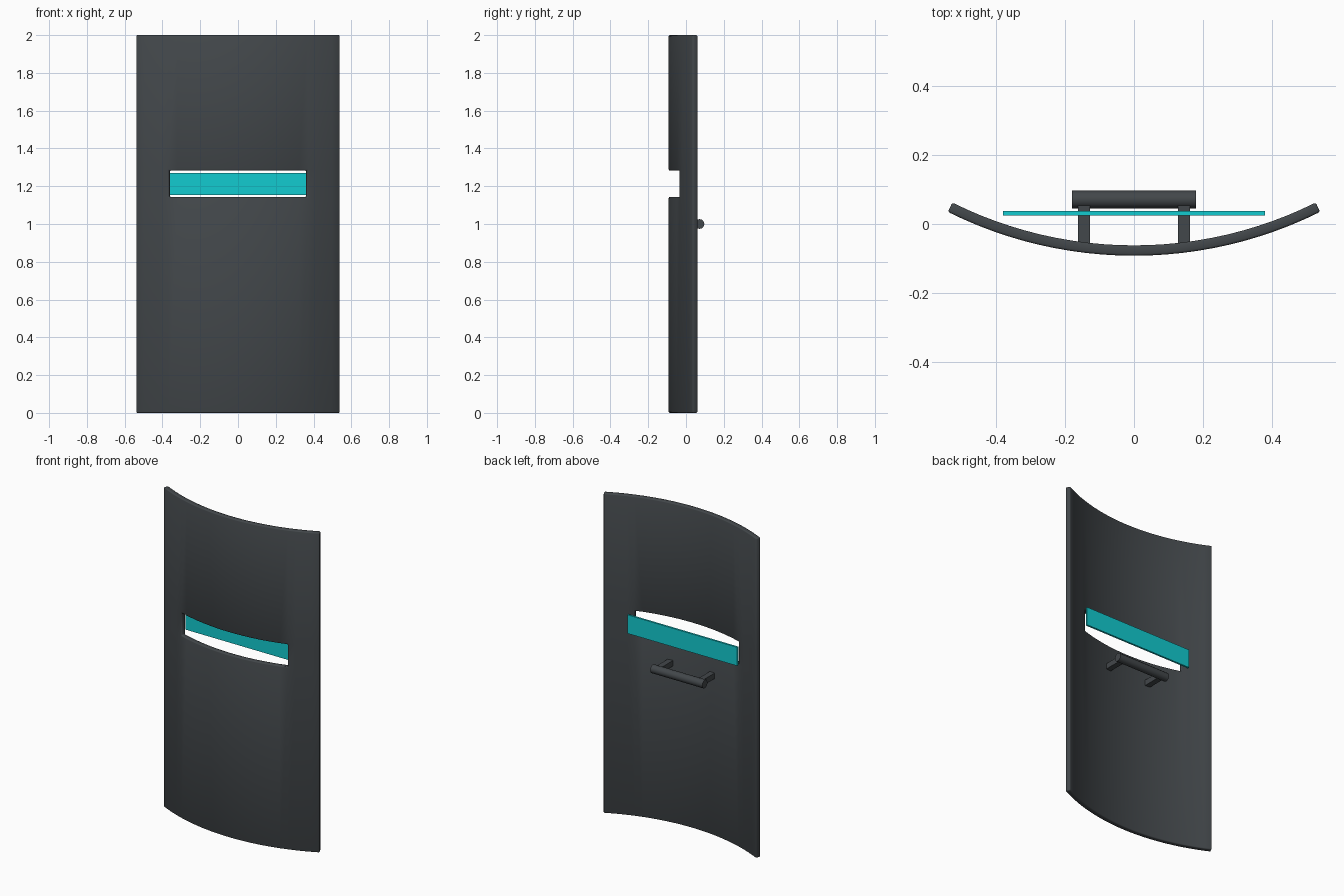
import bpy, bmesh
from math import sin, cos, radians, pi
from mathutils import Matrix

if "Cube" in bpy.data.objects:
    bpy.data.objects.remove(bpy.data.objects["Cube"], do_unlink=True)


def make_material(name, color):
    mat = bpy.data.materials.new(name)
    mat.use_nodes = True
    mat.diffuse_color = color
    mat.node_tree.nodes["Principled BSDF"].inputs["Base Color"].default_value = color
    return mat


dark = make_material("dark grey metal", (0.055, 0.063, 0.069, 1))
cyan = make_material("cyan visor", (0.006, 0.60, 0.63, 1))


def add_object(name, bm, mat):
    mesh = bpy.data.meshes.new(name)
    bm.to_mesh(mesh)
    bm.free()
    mesh.materials.append(mat)
    obj = bpy.data.objects.new(name, mesh)
    bpy.context.collection.objects.link(obj)
    return obj


def add_box(name, center, size, mat):
    bm = bmesh.new()
    bmesh.ops.create_cube(bm, size=1, matrix=Matrix.Translation(center) @ Matrix.Diagonal((*size, 1)))
    return add_object(name, bm, mat)


def smooth(obj, angle):
    bpy.ops.object.select_all(action="DESELECT")
    obj.select_set(True)
    bpy.context.view_layer.objects.active = obj
    bpy.ops.object.shade_smooth_by_angle(angle=radians(angle))


# Curved shield: arc grid with the viewing slot left open, then thickened
RADIUS, CENTER_Y, HALF_ANGLE = 1.21, 1.118, radians(26.5)
SEGMENTS, SLOT = 24, 8
heights = (0, 1.143, 1.283, 2)
bm = bmesh.new()
columns = []
for i in range(SEGMENTS + 1):
    a = HALF_ANGLE * (2 * i / SEGMENTS - 1)
    columns.append([bm.verts.new((RADIUS * sin(a), CENTER_Y - RADIUS * cos(a), z)) for z in heights])
for i in range(SEGMENTS):
    in_slot = abs(i + 0.5 - SEGMENTS / 2) < SLOT
    for j in range(len(heights) - 1):
        if in_slot and j == 1:
            continue
        a, b = columns[i], columns[i + 1]
        bm.faces.new((a[j], b[j], b[j + 1], a[j + 1]))
shield = add_object("shield_panel", bm, dark)
solid = shield.modifiers.new("thickness", "SOLIDIFY")
solid.thickness, solid.offset = 0.03, -1
bevel = shield.modifiers.new("soft edges", "BEVEL")
bevel.width, bevel.segments = 0.006, 2
bevel.limit_method, bevel.angle_limit = "ANGLE", radians(40)
smooth(shield, 30)

# Flat visor plate behind the slot
add_box("visor_plate", (0, 0.031, 1.212), (0.76, 0.012, 0.116), cyan)

# Grip bar and its two posts
bm = bmesh.new()
bmesh.ops.create_cone(bm, cap_ends=True, segments=12, radius1=0.026, radius2=0.026, depth=0.36,
                      matrix=Matrix.Translation((0, 0.071, 1)) @ Matrix.Rotation(pi / 2, 4, "Y"))
smooth(add_object("grip_bar", bm, dark), 35)
for side, name in ((1, "left"), (-1, "right")):
    add_box(name + "_grip_post", (side * 0.145, 0, 1), (0.035, 0.13, 0.035), dark)
